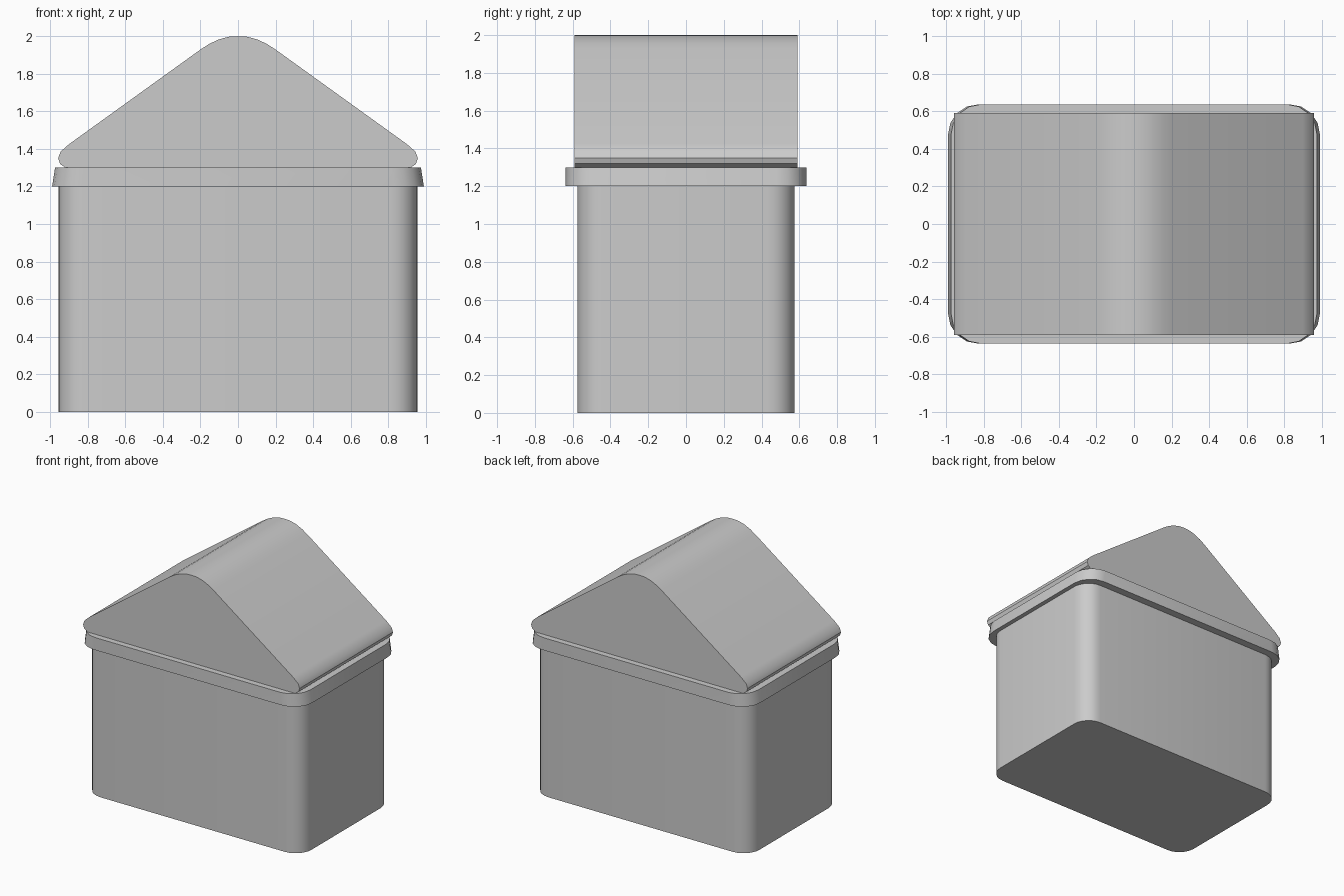
import bpy
import math

default = bpy.data.objects.get("Cube")
if default:
    bpy.data.objects.remove(default, do_unlink=True)

grey = bpy.data.materials.new("plain grey")
grey.use_nodes = True
colour = (0.6, 0.6, 0.6, 1)
grey.diffuse_color = colour
grey.node_tree.nodes["Principled BSDF"].inputs["Base Color"].default_value = colour


def rounded_rectangle(half_x, half_y, radius, segments):
    """Counter-clockwise outline with rounded corners."""
    outline = []
    for quarter, (sx, sy) in enumerate([(1, 1), (-1, 1), (-1, -1), (1, -1)]):
        for i in range(segments + 1):
            angle = math.pi / 2 * (quarter + i / segments)
            outline.append((sx * (half_x - radius) + radius * math.cos(angle),
                            sy * (half_y - radius) + radius * math.sin(angle)))
    return outline


def closed_loft(name, start, end):
    """Solid between two matching outlines, with end caps."""
    n = len(start)
    faces = [(i, (i + 1) % n, n + (i + 1) % n, n + i) for i in range(n)]
    faces += [tuple(reversed(range(n))), tuple(range(n, 2 * n))]
    mesh = bpy.data.meshes.new(name)
    mesh.from_pydata(start + end, [], faces)
    mesh.materials.append(grey)
    mesh.shade_smooth()
    mesh.set_sharp_from_angle(angle=math.radians(35))
    obj = bpy.data.objects.new(name, mesh)
    bpy.context.collection.objects.link(obj)
    return obj


# Box body with rounded upright corners
outline = rounded_rectangle(0.955, 0.575, 0.14, 6)
closed_loft("body", [(x, y, 0) for x, y in outline],
            [(x, y, 1.21) for x, y in outline])

# Overhanging rim, slightly narrower at its top
outline = rounded_rectangle(0.99, 0.637, 0.16, 4)
closed_loft("rim", [(x, y, 1.2) for x, y in outline],
            [(x * 0.984, y, 1.3) for x, y in outline])

# Gable lid: half profile from eave to ridge, mirrored
half = [(0.92, 1.3), (0.948, 1.32), (0.958, 1.35), (0.945, 1.385),
        (0.9, 1.425), (0.2, 1.929), (0.155, 1.958), (0.105, 1.982),
        (0.05, 1.997)]
profile = half + [(0, 2)] + [(-x, z) for x, z in reversed(half)]
closed_loft("gable_lid", [(x, -0.59, z) for x, z in profile],
            [(x, 0.59, z) for x, z in profile])
